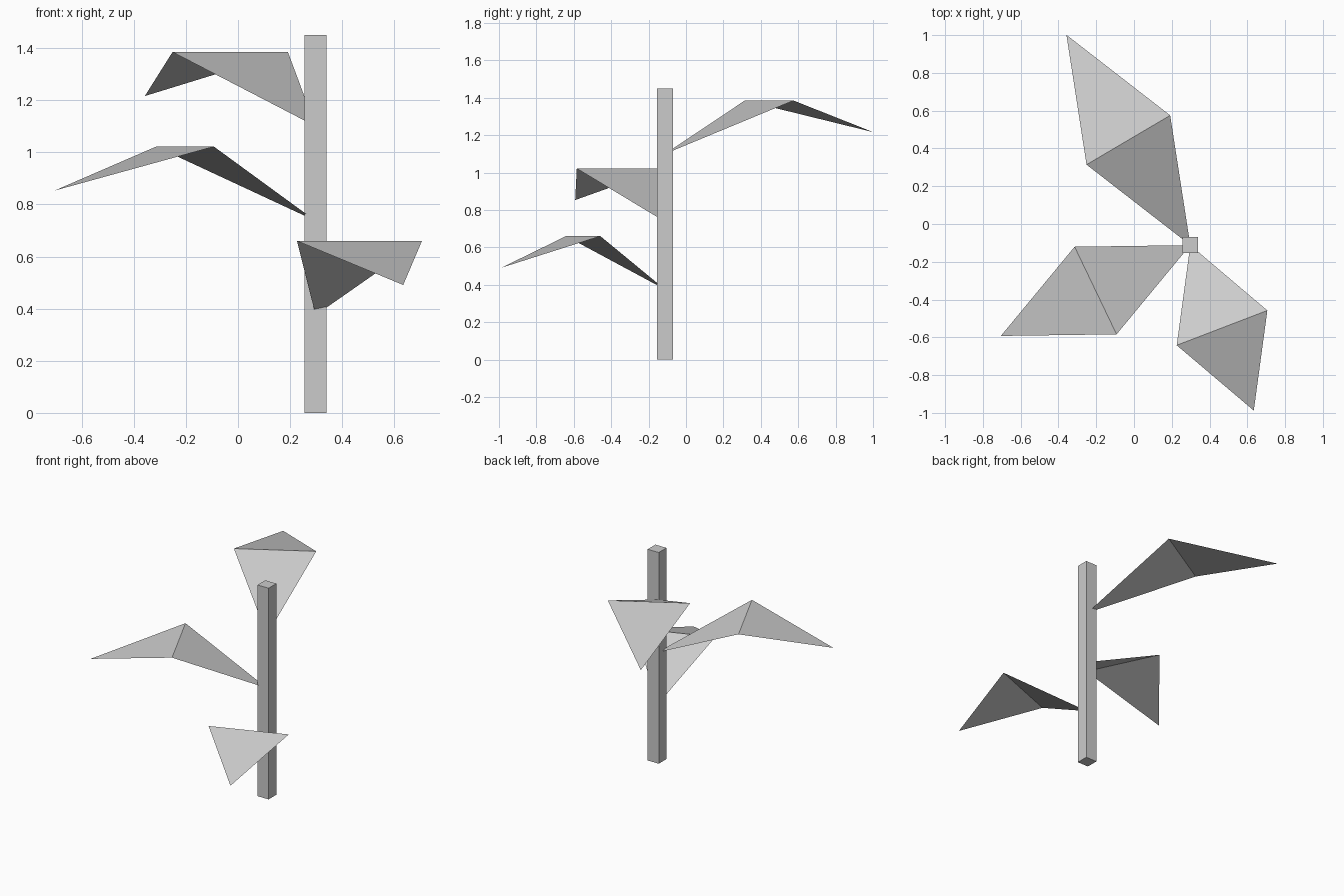
import bpy
import bmesh
from math import cos, sin, radians
from mathutils import Vector

cube = bpy.data.objects.get("Cube")
if cube:
    bpy.data.objects.remove(cube, do_unlink=True)

# One plain grey for the whole plant
grey = bpy.data.materials.new("plain_grey")
grey.use_nodes = True
colour = (0.6, 0.6, 0.6, 1.0)
grey.diffuse_color = colour
grey.node_tree.nodes["Principled BSDF"].inputs["Base Color"].default_value = colour

AXIS = Vector((0.298, -0.112, 0))
STEM_WIDTH, STEM_HEIGHT = 0.084, 1.45
HALF_WIDTH, RISE, DROP = 0.257, 0.285, 0.169


def add_object(name, bm):
    mesh = bpy.data.meshes.new(name)
    bm.to_mesh(mesh)
    bm.free()
    mesh.materials.append(grey)
    obj = bpy.data.objects.new(name, mesh)
    bpy.context.collection.objects.link(obj)
    return obj


def add_leaf(name, angle, base_z, length):
    """Folded kite: rises from the stem axis to a level crease, then droops."""
    out = Vector((cos(radians(angle)), sin(radians(angle)), 0))
    side = Vector((-out.y, out.x, 0)) * HALF_WIDTH
    up = Vector((0, 0, 1))
    base = AXIS + up * base_z
    crease = base + out * length + up * RISE
    tip = crease + out * length - up * DROP
    bm = bmesh.new()
    root, left, right, end = [bm.verts.new(p) for p in
                              (base, crease + side, crease - side, tip)]
    bm.faces.new((root, right, left))
    bm.faces.new((left, right, end))
    add_object(name, bm)


# Square stem
bm = bmesh.new()
bmesh.ops.create_cube(bm, size=1)
bmesh.ops.scale(bm, vec=(STEM_WIDTH, STEM_WIDTH, STEM_HEIGHT), verts=bm.verts)
bmesh.ops.translate(bm, vec=AXIS + Vector((0, 0, STEM_HEIGHT / 2)), verts=bm.verts)
add_object("stem", bm)

# Leaves spiral up the stem, growing longer with height
add_leaf("lower_leaf", 291, 0.375, 0.469)
add_leaf("middle_leaf", 205.6, 0.737, 0.556)
add_leaf("upper_leaf", 120.5, 1.1, 0.646)
